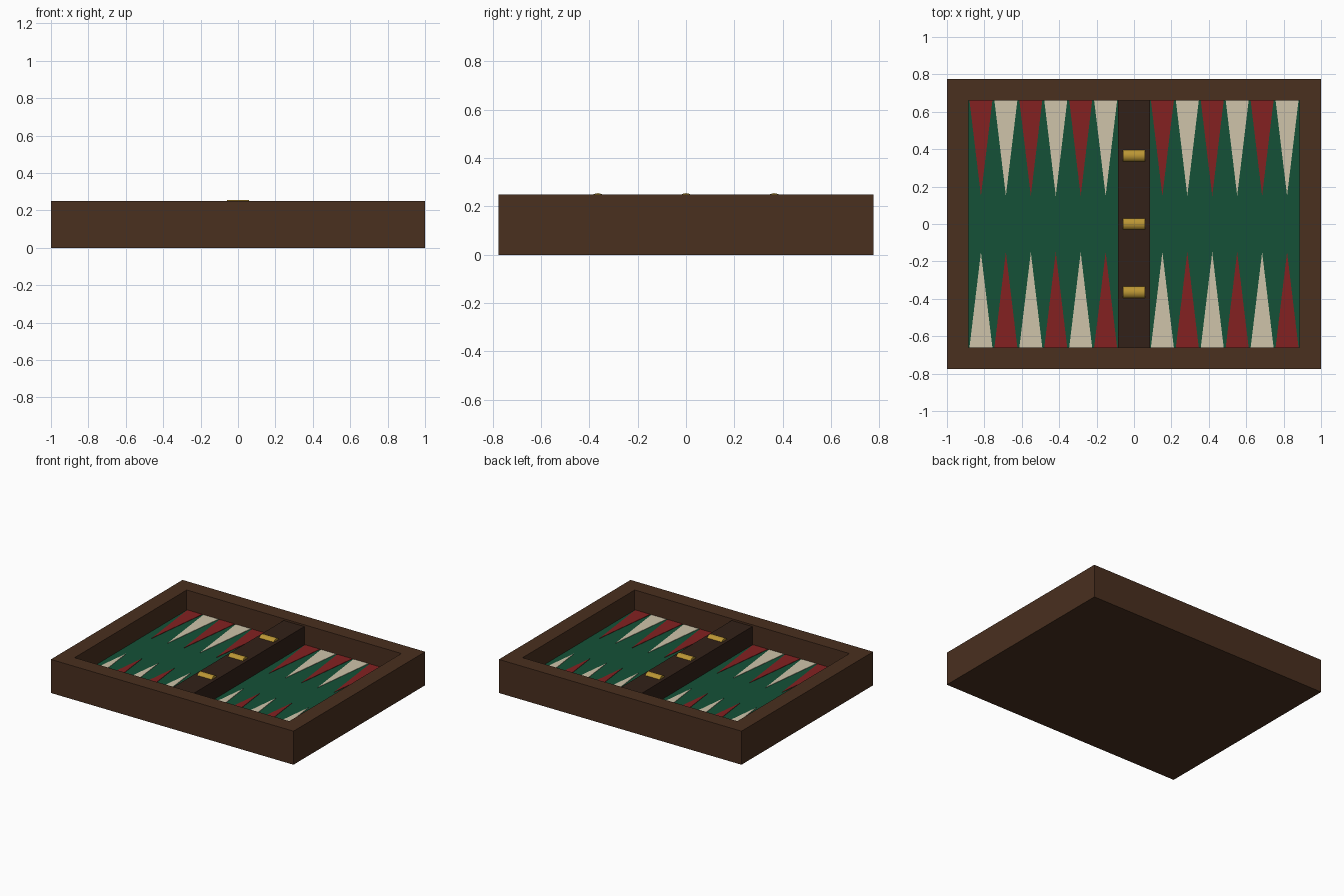
import bpy, bmesh, math
from mathutils import Matrix

if "Cube" in bpy.data.objects:
    bpy.data.objects.remove(bpy.data.objects["Cube"])

OX, OY, H = 1.0, 0.775, 0.25        # case half sizes and height
IX, IY = 0.885, 0.66                # inner opening half sizes
BAR = 0.085                         # half width of the centre bar
FLOOR, FELT = 0.09, 0.10            # case floor and felt surface heights


def mat(name, r, g, b):
    m = bpy.data.materials.new(name)
    m.diffuse_color = [(c / 255) ** 2.2 for c in (r, g, b)] + [1]
    m.use_nodes = True
    m.node_tree.nodes["Principled BSDF"].inputs["Base Color"].default_value = m.diffuse_color
    return m


WOOD = mat("walnut", 75, 51, 36)
DARK = mat("dark_wood", 53, 38, 30)
GREEN = mat("green_felt", 27, 82, 58)
RED = mat("red_point", 130, 38, 38)
CREAM = mat("cream_point", 205, 194, 168)
BRASS = mat("brass", 185, 148, 55)


def finish(bm, name, material):
    bmesh.ops.recalc_face_normals(bm, faces=bm.faces[:])
    me = bpy.data.meshes.new(name)
    bm.to_mesh(me)
    bm.free()
    me.materials.append(material)
    ob = bpy.data.objects.new(name, me)
    bpy.context.collection.objects.link(ob)
    return ob


def box(name, x0, x1, y0, y1, z0, z1, material):
    bm = bmesh.new()
    m = (Matrix.Translation(((x0 + x1) / 2, (y0 + y1) / 2, (z0 + z1) / 2))
         @ Matrix.Diagonal((x1 - x0, y1 - y0, z1 - z0, 1)))
    bmesh.ops.create_cube(bm, size=1, matrix=m)
    return finish(bm, name, material)


# Case: one hollow tray made from stacked rectangular rings
bm = bmesh.new()
rings = []
for x, y, z in ((OX, OY, 0), (OX, OY, H), (IX, IY, H), (IX, IY, FLOOR)):
    rings.append([bm.verts.new((sx * x, sy * y, z))
                  for sx, sy in ((-1, -1), (1, -1), (1, 1), (-1, 1))])
for a, b in zip(rings, rings[1:]):
    for i in range(4):
        j = (i + 1) % 4
        bm.faces.new((a[i], a[j], b[j], b[i]))
bm.faces.new(rings[0])
bm.faces.new(rings[-1])
finish(bm, "case", WOOD)

# Centre bar and the two felt playing fields
box("centre_bar", -BAR, BAR, -IY, IY, FLOOR, 0.237, DARK)
box("felt_left", -IX, -BAR, -IY, IY, FLOOR, FELT, GREEN)
box("felt_right", BAR, IX, -IY, IY, FLOOR, FELT, GREEN)


# Points: thin triangular inlays, alternating in colour
def point(name, cx, side, half, material):
    bm = bmesh.new()
    vs = [bm.verts.new((x, side * y, FELT)) for x, y in
          ((cx - half, IY), (cx + half, IY), (cx, 0.15))]
    f = bm.faces.new(vs)
    ext = bmesh.ops.extrude_face_region(bm, geom=[f], use_keep_orig=True)
    top = [v for v in ext["geom"] if isinstance(v, bmesh.types.BMVert)]
    bmesh.ops.translate(bm, verts=top, vec=(0, 0, 0.003))
    finish(bm, name, material)


pitch = (IX - BAR) / 6
for start in (-IX, BAR):
    for i in range(6):
        cx = start + (i + 0.5) * pitch
        point("point_front", cx, -1, pitch * 0.46, (CREAM, RED)[i % 2])
        point("point_back", cx, 1, pitch * 0.46, (RED, CREAM)[i % 2])

# Hinge barrels sunk into the bar
for y in (-0.365, 0, 0.365):
    bm = bmesh.new()
    bmesh.ops.create_cone(bm, cap_ends=True, segments=24, radius1=0.035,
                          radius2=0.035, depth=0.12,
                          matrix=Matrix.Translation((0, y, 0.22))
                          @ Matrix.Rotation(math.pi / 2, 4, 'Y'))
    ob = finish(bm, "hinge_barrel", BRASS)
    bpy.context.view_layer.objects.active = ob
    ob.select_set(True)
    bpy.ops.object.shade_smooth_by_angle()
    ob.select_set(False)
